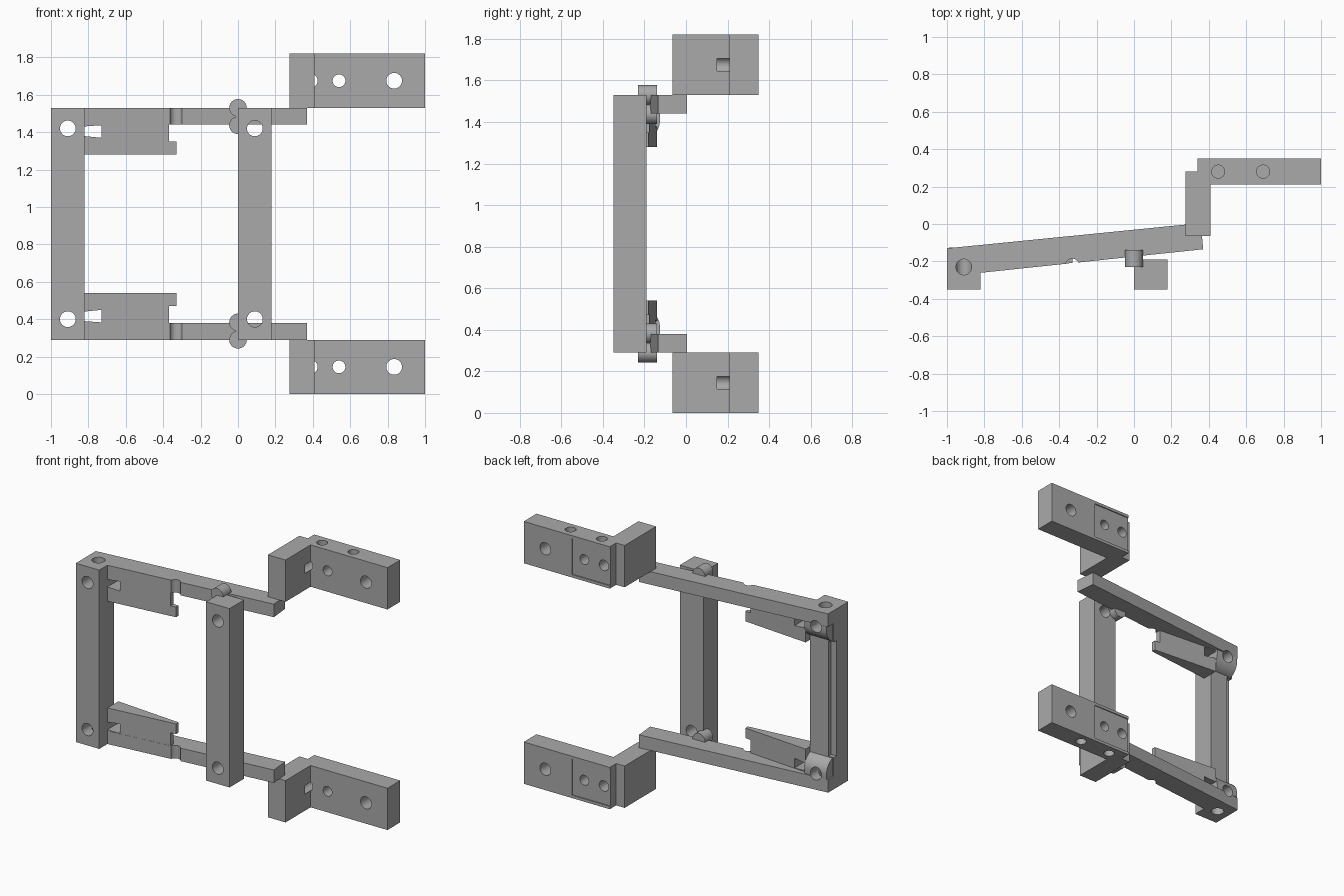
import bpy, bmesh, math
from mathutils import Vector

cube = bpy.data.objects.get("Cube")
if cube:
    bpy.data.objects.remove(cube, do_unlink=True)

grey = bpy.data.materials.new("plain grey")
grey.use_nodes = True
COL = (0.4, 0.4, 0.4, 1)
grey.diffuse_color = COL
grey.node_tree.nodes["Principled BSDF"].inputs["Base Color"].default_value = COL

MID = 0.91          # height of the mirror plane
TOP = 1.53          # top of the posts and upper arm
ARM_Z = 1.44        # underside of the upper arm
HOLE_Z = 1.42       # height of the upper post holes

mirror_centre = bpy.data.objects.new("mirror_centre", None)
mirror_centre.location.z = MID
mirror_centre.hide_render = True
bpy.context.collection.objects.link(mirror_centre)


def prism(name, outline, axis, a, b):
    """Extrude a 2D outline along an axis from a to b."""
    place = {"x": lambda u, v, w: (w, u, v),
             "y": lambda u, v, w: (u, w, v),
             "z": lambda u, v, w: (u, v, w)}[axis]
    bm = bmesh.new()
    ends = [[bm.verts.new(place(u, v, w)) for u, v in outline] for w in (a, b)]
    for ring in ends:
        bm.faces.new(ring)
    n = len(outline)
    for i in range(n):
        j = (i + 1) % n
        bm.faces.new((ends[0][i], ends[0][j], ends[1][j], ends[1][i]))
    bmesh.ops.recalc_face_normals(bm, faces=bm.faces)
    mesh = bpy.data.meshes.new(name)
    bm.to_mesh(mesh)
    bm.free()
    mesh.materials.append(grey)
    ob = bpy.data.objects.new(name, mesh)
    bpy.context.collection.objects.link(ob)
    return ob


def box(name, x, y, z):
    return prism(name, [(x[0], y[0]), (x[1], y[0]), (x[1], y[1]), (x[0], y[1])], "z", *z)


def rod(name, u, v, r, axis, a, b, n=40):
    ring = [(u + r * math.cos(math.tau * i / n), v + r * math.sin(math.tau * i / n))
            for i in range(n)]
    return prism(name, ring, axis, a, b)


def select(ob):
    bpy.ops.object.select_all(action="DESELECT")
    ob.select_set(True)
    bpy.context.view_layer.objects.active = ob


def finish(ob, cutters=(), mirrored=True):
    """Cut the part, mirror it to the lower half and shade it."""
    select(ob)
    for c in cutters:
        m = ob.modifiers.new("cut", "BOOLEAN")
        m.operation, m.solver, m.object = "DIFFERENCE", "EXACT", c
        bpy.ops.object.modifier_apply(modifier=m.name)
        bpy.data.objects.remove(c, do_unlink=True)
    if mirrored:
        m = ob.modifiers.new("mirror", "MIRROR")
        m.use_axis = (False, False, True)
        m.use_mirror_merge = False
        m.mirror_object = mirror_centre
        bpy.context.view_layer.update()
        bpy.ops.object.modifier_apply(modifier=m.name)
    bpy.ops.object.shade_smooth_by_angle(angle=math.radians(30))


def both(z):
    return (z, 2 * MID - z)


def post_hole(x, z):
    return rod("hole_cutter", x, z, 0.042, "y", -0.5, 0.1)


def pin_hole(z0, z1):
    return rod("pin_cutter", -0.91, -0.23, 0.042, "z", z0, z1)


# Outer post: holes front to back, pin holes in the ends, stepped rear corner
outer_post = box("outer_post", (-1, -0.82), (-0.35, -0.19), both(TOP))
finish(outer_post,
       [post_hole(-0.91, z) for z in both(HOLE_Z)]
       + [pin_hole(HOLE_Z, 1.6), pin_hole(0.2, 2 * MID - HOLE_Z)]
       + [box("step_cutter", (-1.1, -0.96), (-0.22, 0), both(1.31))], mirrored=False)

# Inner post
inner_post = box("inner_post", (0, 0.18), (-0.35, -0.19), both(TOP))
finish(inner_post, [post_hole(0.09, z) for z in both(HOLE_Z)], mirrored=False)

# Slanted arms with a round thumb groove
arms = prism("arms", [(-1, -0.13), (-1, -0.28), (0.37, -0.135), (0.357, 0.005)],
             "z", ARM_Z, TOP)
finish(arms, [post_hole(-0.91, HOLE_Z), pin_hole(1.4, 1.6),
              rod("groove_cutter", -0.33, -0.22, 0.035, "z", 1.4, 1.6)])

# Rounded bosses behind the outer post
arc = [(-0.225 + 0.1 * math.cos(t), 1.41 + 0.1 * math.sin(t))
       for t in (math.radians(-90 + 6 * i) for i in range(16))]
bosses = prism("bosses", [(-0.225, ARM_Z)] + arc + [(-0.125, ARM_Z)], "x", -0.99, -0.82)
finish(bosses, [post_hole(-0.91, HOLE_Z), pin_hole(1.4, 1.6)])

# Wedge flaps along the arms, with an end notch and a small window
flaps = prism("flaps", [(-0.82, -0.26), (-0.33, -0.208), (-0.33, -0.18), (-0.82, -0.14)],
              "z", 1.28, ARM_Z)
finish(flaps, [box("notch_cutter", (-0.37, -0.2), (-0.5, 0), (1.35, 1.5)),
               prism("window_cutter", [(-0.83, 1.38), (-0.73, 1.37), (-0.73, 1.437),
                                       (-0.83, 1.43)], "y", -0.5, 0)])

# Pivot pins above and below each arm
for name, z in (("outer_pivots", TOP), ("inner_pivots", 1.437)):
    finish(rod(name, 0, z, 0.047, "y", -0.23, -0.14))

# Stepped mounting brackets with bolt holes and a shallow rear panel
brackets = prism("brackets", [(0.275, -0.065), (0.41, -0.065), (0.41, 0.21), (1, 0.21),
                              (1, 0.35), (0.34, 0.35), (0.34, 0.28), (0.275, 0.28)],
                 "z", TOP, 2 * MID)
BOLT_Z = 1.675
finish(brackets, [
    box("panel_cutter", (0.3, 0.63), (0.343, 0.4), (1.55, 1.8)),
    rod("bolt_cutter", 0.54, BOLT_Z, 0.034, "y", 0.1, 0.5),
    rod("bolt_cutter", 0.835, BOLT_Z, 0.042, "y", 0.1, 0.5),
    rod("bolt_cutter", 0.39, BOLT_Z, 0.036, "y", 0.15, 0.5),
    rod("bolt_cutter", 0.45, 0.28, 0.035, "z", 1.72, 1.9),
    rod("bolt_cutter", 0.69, 0.28, 0.035, "z", 1.72, 1.9)])
